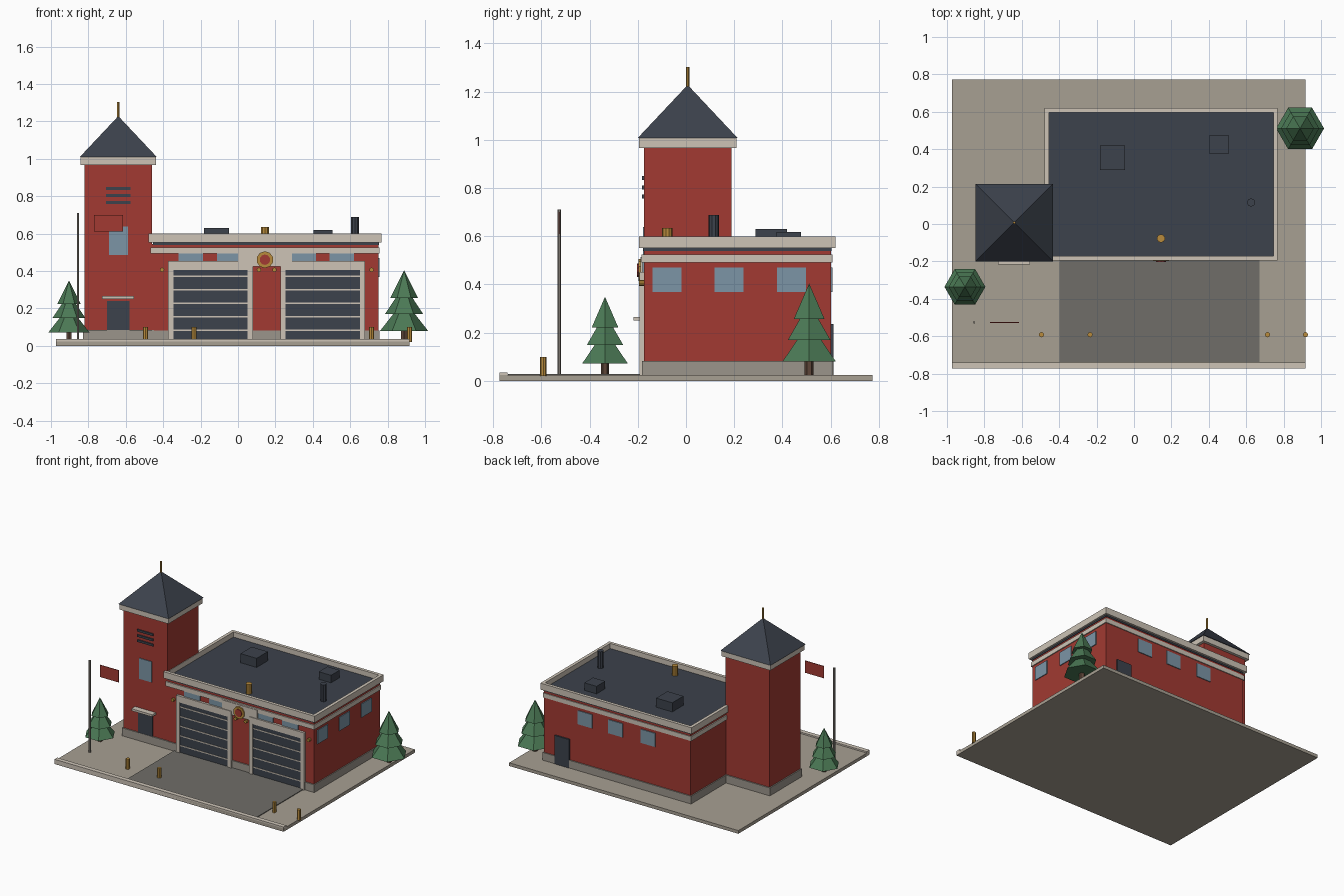
import bpy, bmesh, math
from mathutils import Matrix, Vector

if "Cube" in bpy.data.objects:
    bpy.data.objects.remove(bpy.data.objects["Cube"])


def mat(name, *rgb):
    m = bpy.data.materials.new(name)
    m.diffuse_color = (*rgb, 1)
    m.use_nodes = True
    m.node_tree.nodes["Principled BSDF"].inputs["Base Color"].default_value = m.diffuse_color
    return m


RED = mat("brick_red", .36, .042, .032)
CREAM = mat("cream_trim", .61, .55, .47)
PAVE = mat("paving", .39, .35, .29)
STONE = mat("plinth_stone", .33, .30, .26)
DARK = mat("slate", .045, .054, .072)
DRIVE = mat("asphalt", .16, .155, .14)
GLASS = mat("glass", .2, .3, .38)
GOLD = mat("brass", .48, .26, .045)
GREEN = mat("foliage", .07, .19, .09)
BARK = mat("bark", .11, .06, .04)


def finish(name, bm, m):
    me = bpy.data.meshes.new(name)
    bm.to_mesh(me)
    bm.free()
    me.materials.append(m)
    ob = bpy.data.objects.new(name, me)
    bpy.context.collection.objects.link(ob)
    return ob


def box_bm(x0, x1, y0, y1, z0, z1):
    bm = bmesh.new()
    c = Vector((x0 + x1, y0 + y1, z0 + z1)) / 2
    bmesh.ops.create_cube(bm, size=1, matrix=Matrix.Translation(c) @ Matrix.Diagonal((x1 - x0, y1 - y0, z1 - z0, 1)))
    return bm


def box(name, m, *dims):
    return finish(name, box_bm(*dims), m)


def cone(name, m, x, y, z0, z1, r0, r1=None, seg=8, turn=0):
    # Vertical cylinder or cone between two heights
    bm = bmesh.new()
    bmesh.ops.create_cone(bm, cap_ends=True, segments=seg, radius1=r0, radius2=r0 if r1 is None else r1,
                          depth=z1 - z0,
                          matrix=Matrix.Translation((x, y, (z0 + z1) / 2)) @ Matrix.Rotation(turn, 4, 'Z'))
    return finish(name, bm, m)


def disc(name, m, x, z, y0, y1, r, seg):
    # Cylinder lying along y, for wall-mounted parts
    bm = bmesh.new()
    bmesh.ops.create_cone(bm, cap_ends=True, segments=seg, radius1=r, radius2=r, depth=y1 - y0,
                          matrix=Matrix.Translation((x, (y0 + y1) / 2, z)) @ Matrix.Rotation(math.pi / 2, 4, 'X'))
    return finish(name, bm, m)


# Site
box("paving_slab", PAVE, -.973, .918, -.773, .773, 0, .024)
box("front_kerb", CREAM, -.973, .918, -.773, -.74, 0, .035)
box("driveway", DRIVE, -.398, .67, -.738, -.17, .02, .029)

# Main hall
box("hall_plinth", STONE, -.468, .757, -.183, .609, .02, .082)
box("hall_walls", RED, -.46, .75, -.175, .601, .02, .545)
box("hall_band", CREAM, -.468, .757, -.184, .607, .492, .525)
box("flat_roof", DARK, -.455, .754, -.179, .604, .54, .562)

# Parapet: box whose top is inset and sunk below the roof surface
bm = box_bm(-.479, .768, -.194, .62, .552, .60)
top = max(bm.faces, key=lambda f: f.calc_center_median().z)
bmesh.ops.inset_region(bm, faces=[top], thickness=.033)
ret = bmesh.ops.extrude_discrete_faces(bm, faces=[top])
bmesh.ops.translate(bm, vec=(0, 0, -.043), verts=ret["faces"][0].verts)
finish("parapet", bm, CREAM)

# Garage doors with surrounds
for i, cx in enumerate((-.148, .453)):
    box(f"garage_door_{i}", DARK, cx - .2, cx + .2, -.187, -.17, .03, .405)
    for j in range(5):
        z = .083 + j * .072
        box(f"door_rib_{i}_{j}", CREAM, cx - .198, cx + .198, -.190, -.18, z - .004, z + .004)
    for s in (-1, 1):
        xs = sorted((cx + s * .198, cx + s * .227))
        box(f"door_jamb_{i}_{s}", CREAM, *xs, -.193, -.17, .024, .41)
    box(f"door_header_{i}", CREAM, cx - .227, cx + .227, -.193, -.17, .404, .452)

# Clerestory windows and centre plaque with emblem
for i, cx in enumerate((-.252, -.045, .35, .555)):
    box(f"clerestory_window_{i}", GLASS, cx - .066, cx + .066, -.181, -.17, .44, .495)
box("emblem_plaque", CREAM, 0, .29, -.188, -.17, .424, .515)
disc("emblem_ring", GOLD, .144, .46, -.198, -.18, .045, 10)
disc("emblem_centre", RED, .144, .46, -.203, -.19, .028, 10)

# Wall lamps
for i, x in enumerate((-.406, .112, .195, .714)):
    disc(f"wall_lamp_{i}", GOLD, x, .406, -.195, -.17, .012, 8)

# Side and back windows, back door
for i, y in enumerate((-.078, .178, .437)):
    box(f"side_window_{i}", GLASS, .74, .756, y - .06, y + .06, .368, .47)
for i, x in enumerate((-.108, .157, .41)):
    box(f"back_window_{i}", GLASS, x - .06, x + .06, .59, .607, .368, .47)
box("back_door", DARK, .537, .657, .59, .612, .024, .237)

# Tower
TX, TY = -.64, .007


def tower_box(name, m, h, z0, z1):
    box(name, m, TX - h, TX + h, TY - h, TY + h, z0, z1)


tower_box("tower_plinth", STONE, .19, .02, .083)
tower_box("tower_walls", RED, .181, .02, .975)
tower_box("tower_cornice", CREAM, .202, .967, 1.01)
cone("tower_roof", DARK, TX, TY, 1.008, 1.228, .207 * math.sqrt(2), 0, 4, math.pi / 4)
cone("tower_finial", GOLD, TX, TY, 1.2, 1.303, .007, seg=6)
for i, z in enumerate((.765, .803, .842)):
    box(f"tower_louvre_{i}", DARK, -.706, -.575, -.182, -.165, z - .008, z + .008)
box("tower_window", GLASS, -.69, -.588, -.179, -.165, .484, .638)
box("tower_door", DARK, -.70, -.58, -.181, -.165, .024, .24)
box("door_canopy", CREAM, -.728, -.556, -.217, -.165, .25, .266)

# Rooftop equipment
box("roof_unit_large", DARK, -.181, -.048, .288, .42, .55, .63)
box("roof_unit_small", DARK, .404, .505, .375, .477, .55, .618)
cone("vent_pipe", DARK, .626, .115, .55, .688, .022, seg=10)
cone("siren", GOLD, .144, -.077, .55, .634, .022, seg=10)

# Flagpole and flag
cone("flagpole", STONE, -.855, -.526, .02, .711, .007, seg=6)
box("flag", RED, -.77, -.615, -.528, -.524, .61, .70)

# Bollards
for i, x in enumerate((-.495, -.235, .714, .917)):
    cone(f"bollard_{i}", GOLD, x, -.592, .02, .1, .014)

# Trees: trunk and three stacked six-sided cones
for n, x, y, s in (("right", .888, .511, 1), ("left", -.904, -.336, .855)):
    g = .024
    cone(f"{n}_tree_trunk", BARK, x, y, 0.015, g + .08 * s, .019 * s, seg=6)
    for j, (z0, z1, r) in enumerate(((.056, .22, .128), (.146, .30, .102), (.232, .38, .074))):
        cone(f"{n}_tree_tier_{j}", GREEN, x, y, g + z0 * s, g + z1 * s, r * s, 0, 6, math.pi / 2)
